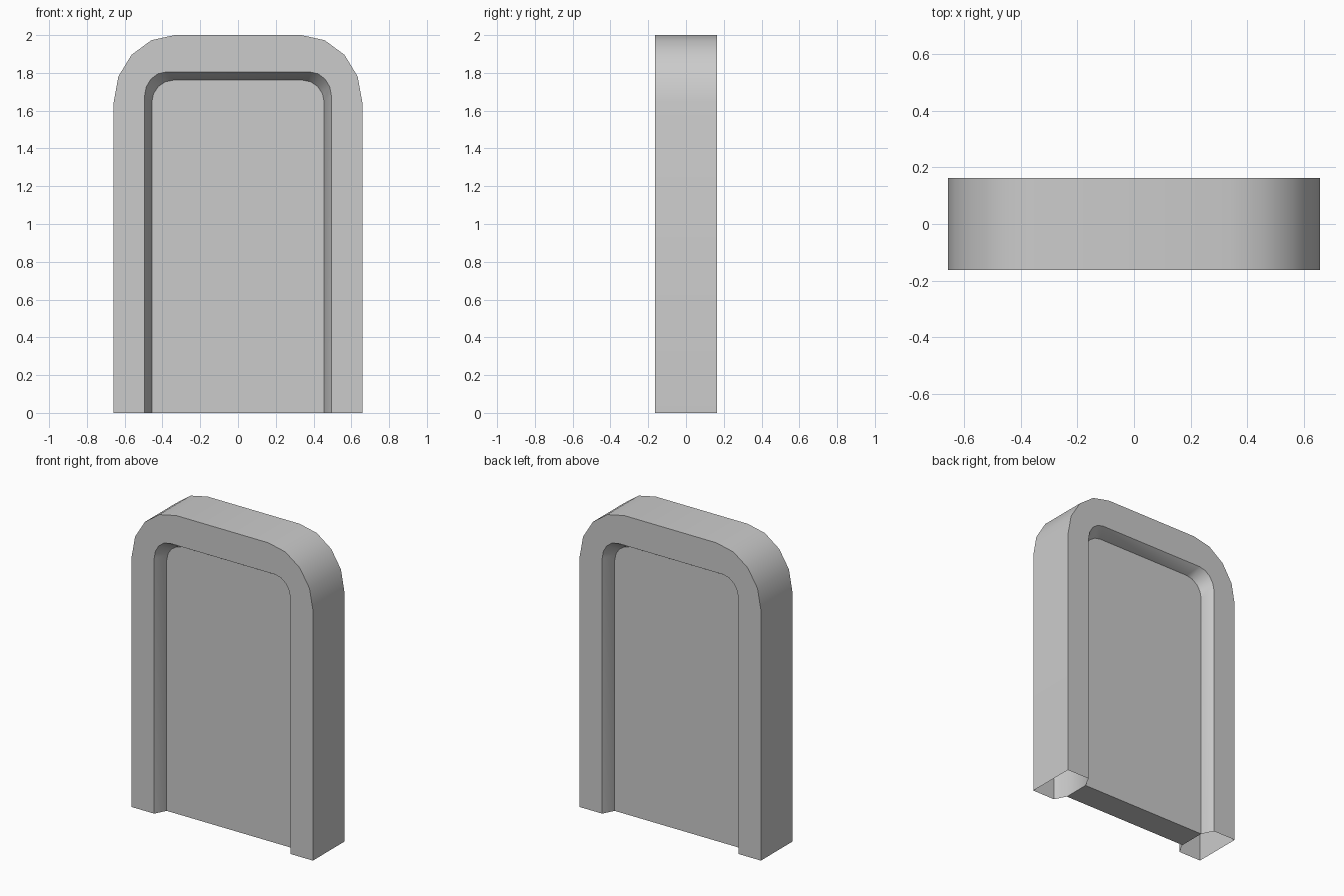
import bpy
import bmesh
from math import sin, cos, pi, radians

if "Cube" in bpy.data.objects:
    bpy.data.objects.remove(bpy.data.objects["Cube"])


def arch(half_w, top, cx, cz, steps=4):
    """Half-open arch outline (x, z), left foot to right foot."""
    rx, rz = half_w - cx, top - cz
    arc = [(cx + rx * cos(i * pi / 2 / steps), cz + rz * sin(i * pi / 2 / steps))
           for i in range(steps + 1)]
    right = [(half_w, 0)] + arc
    return [(-x, z) for x, z in right] + right[::-1]


def loop(bm, outline, y):
    return [bm.verts.new((x, y, z)) for x, z in outline]


def finish(bm, name):
    bmesh.ops.recalc_face_normals(bm, faces=bm.faces)
    mesh = bpy.data.meshes.new(name)
    bm.to_mesh(mesh)
    bm.free()
    ob = bpy.data.objects.new(name, mesh)
    bpy.context.collection.objects.link(ob)
    bpy.ops.object.select_all(action='DESELECT')
    ob.select_set(True)
    bpy.context.view_layer.objects.active = ob
    bpy.ops.object.shade_smooth_by_angle(angle=radians(30))


DEPTH, PANEL = 0.163, 0.088
outer = arch(0.658, 2.0, 0.335, 1.645)
lip = arch(0.495, 1.805, 0.38, 1.675)
inner = arch(0.456, 1.762, 0.34, 1.645)

# Frame: six-sided section swept round the arch, feet left open
bm = bmesh.new()
rings = [loop(bm, o, y) for o, y in (
    (outer, -DEPTH), (lip, -DEPTH), (inner, -PANEL),
    (inner, PANEL), (lip, DEPTH), (outer, DEPTH))]
for a, b in zip(rings, rings[1:] + rings[:1]):
    for i in range(len(a) - 1):
        bm.faces.new((a[i], a[i + 1], b[i + 1], b[i]))
finish(bm, "door_frame")

# Door panel: front, back and bottom edge, closed at the sides by the frame
bm = bmesh.new()
front, back = loop(bm, inner, -PANEL), loop(bm, inner, PANEL)
bm.faces.new(front)
bm.faces.new(back[::-1])
bm.faces.new((front[0], front[-1], back[-1], back[0]))
finish(bm, "door_panel")
